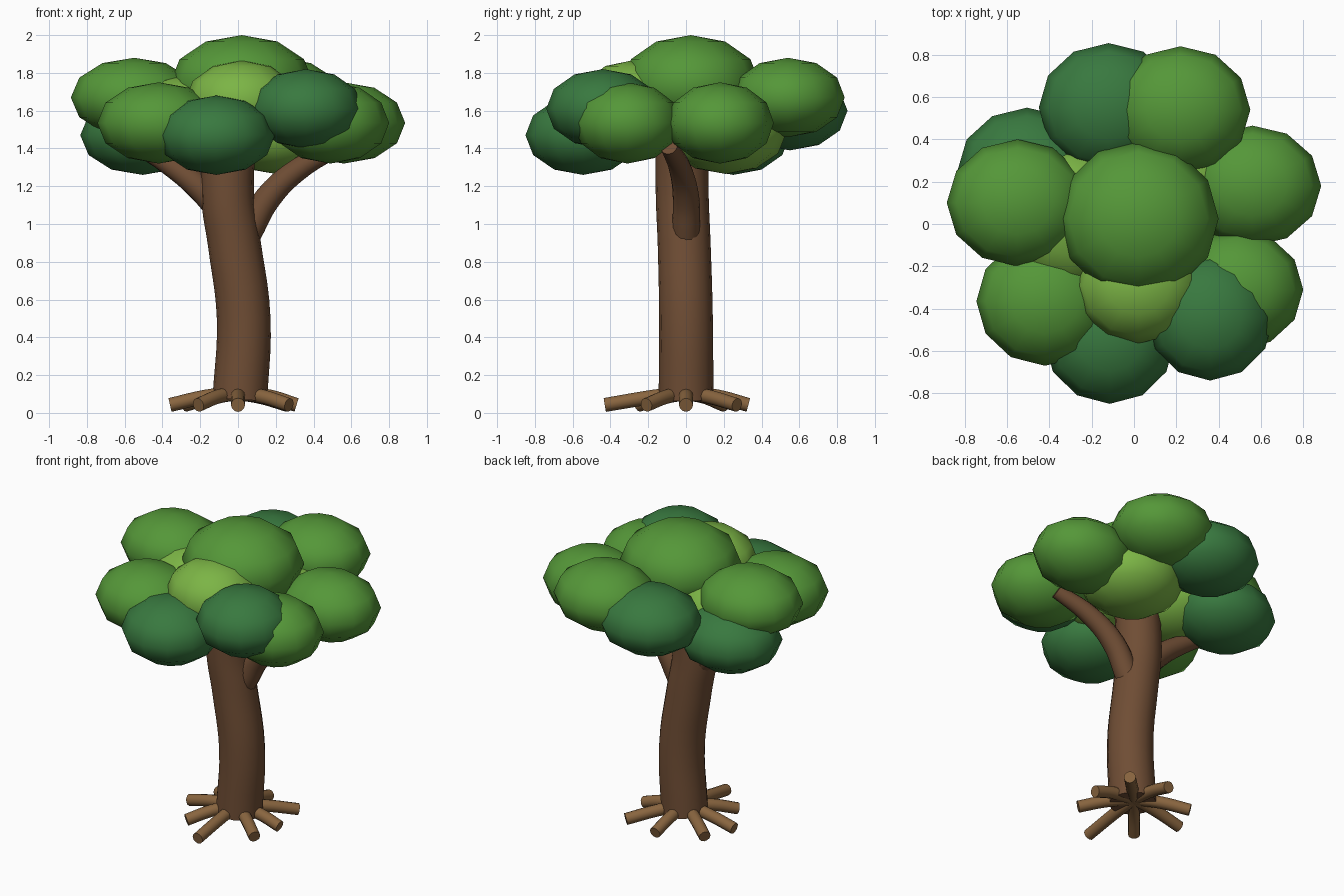
import bpy, math
from mathutils import Vector

if "Cube" in bpy.data.objects:
    bpy.data.objects.remove(bpy.data.objects["Cube"])


def material(name, rgb):
    m = bpy.data.materials.new(name)
    m.diffuse_color = (*rgb, 1)
    m.use_nodes = True
    m.node_tree.nodes["Principled BSDF"].inputs["Base Color"].default_value = m.diffuse_color
    return m


BARK = material("bark", (0.16, 0.075, 0.035))
ROOT = material("root_bark", (0.25, 0.13, 0.05))
GREEN = material("leaf_green", (0.09, 0.31, 0.04))
DARK = material("leaf_dark", (0.04, 0.19, 0.05))
LIGHT = material("leaf_light", (0.20, 0.46, 0.06))


def tube(name, points, mat, resolution=6):
    """Tapered round tube through (x, y, z, radius) points."""
    cu = bpy.data.curves.new(name, 'CURVE')
    cu.dimensions = '3D'
    cu.bevel_depth = 1.0
    cu.bevel_resolution = resolution
    cu.resolution_u = 5
    cu.use_fill_caps = True
    sp = cu.splines.new('BEZIER')
    sp.bezier_points.add(len(points) - 1)
    for bp, (x, y, z, r) in zip(sp.bezier_points, points):
        bp.co = (x, y, z)
        bp.radius = r
        bp.handle_left_type = bp.handle_right_type = 'AUTO'
    ob = bpy.data.objects.new(name, cu)
    bpy.context.collection.objects.link(ob)
    bpy.ops.object.select_all(action='DESELECT')
    ob.select_set(True)
    bpy.context.view_layer.objects.active = ob
    bpy.ops.object.convert(target='MESH')
    ob = bpy.context.object
    ob.data.materials.clear()
    ob.data.materials.append(mat)
    bpy.ops.object.shade_smooth_by_angle(angle=math.radians(40))
    return ob


def leaf_clump(name, centre, radii, mat):
    """Squashed low-poly ball with smooth shading."""
    bpy.ops.mesh.primitive_uv_sphere_add(segments=12, ring_count=6, radius=1, location=centre)
    ob = bpy.context.object
    ob.name = name
    ob.scale = radii
    bpy.ops.object.transform_apply(location=False, rotation=False, scale=True)
    bpy.ops.object.shade_smooth()
    ob.data.materials.append(mat)


# Trunk and two branches
tube("trunk", [(0.01, 0, 0.07, 0.145), (0.03, 0, 0.5, 0.142), (-0.02, -0.01, 0.9, 0.14),
               (-0.055, -0.02, 1.15, 0.14), (-0.04, -0.02, 1.5, 0.14)], BARK)
tube("right_branch", [(0.05, 0, 0.95, 0.075), (0.16, 0, 1.14, 0.07),
                      (0.32, -0.03, 1.29, 0.06), (0.54, -0.09, 1.41, 0.045)], BARK)
tube("left_branch", [(-0.08, 0, 1.06, 0.075), (-0.21, 0.01, 1.2, 0.07),
                     (-0.34, 0.03, 1.3, 0.06), (-0.52, 0.06, 1.41, 0.045)], BARK)

# Roots spread around the foot of the trunk
tips = [(0.31, 0.0), (0.26, 0.27), (0.0, 0.33), (-0.28, 0.2),
        (-0.36, 0.0), (-0.21, -0.25), (0.0, -0.43), (0.27, -0.21)]
for i, (x, y) in enumerate(tips):
    d = Vector((x, y, 0))
    mid = d.normalized() * 0.17
    tube(f"root_{i + 1}", [(0, 0, 0.105, 0.038), (mid.x, mid.y, 0.085, 0.038),
                           (x, y, 0.042, 0.037)], ROOT, 4)

# Crown: outer clumps in two greens, lighter ones inside
clumps = [
    ("top", (0.02, 0.025, 1.745), (0.38, 0.365, 0.255), GREEN),
    ("back_left", (-0.12, 0.55, 1.60), (0.33, 0.305, 0.21), DARK),
    ("back_right", (0.22, 0.54, 1.67), (0.33, 0.30, 0.21), GREEN),
    ("left_low", (-0.505, 0.25, 1.47), (0.33, 0.30, 0.21), DARK),
    ("left", (-0.55, 0.10, 1.67), (0.335, 0.30, 0.21), GREEN),
    ("front_left", (-0.42, -0.365, 1.535), (0.325, 0.305, 0.215), GREEN),
    ("front", (-0.115, -0.545, 1.47), (0.31, 0.305, 0.21), DARK),
    ("front_right", (0.36, -0.44, 1.61), (0.30, 0.30, 0.21), DARK),
    ("right_front", (0.49, -0.31, 1.535), (0.31, 0.285, 0.215), GREEN),
    ("right", (0.56, 0.18, 1.535), (0.325, 0.285, 0.215), GREEN),
    ("inner_front", (0.02, -0.29, 1.65), (0.30, 0.275, 0.215), LIGHT),
    ("inner_left", (-0.30, 0.02, 1.56), (0.33, 0.34, 0.23), LIGHT),
    ("inner_right", (0.20, 0.21, 1.48), (0.33, 0.32, 0.215), LIGHT),
]
for name, centre, radii, mat in clumps:
    leaf_clump("leaves_" + name, centre, radii, mat)
